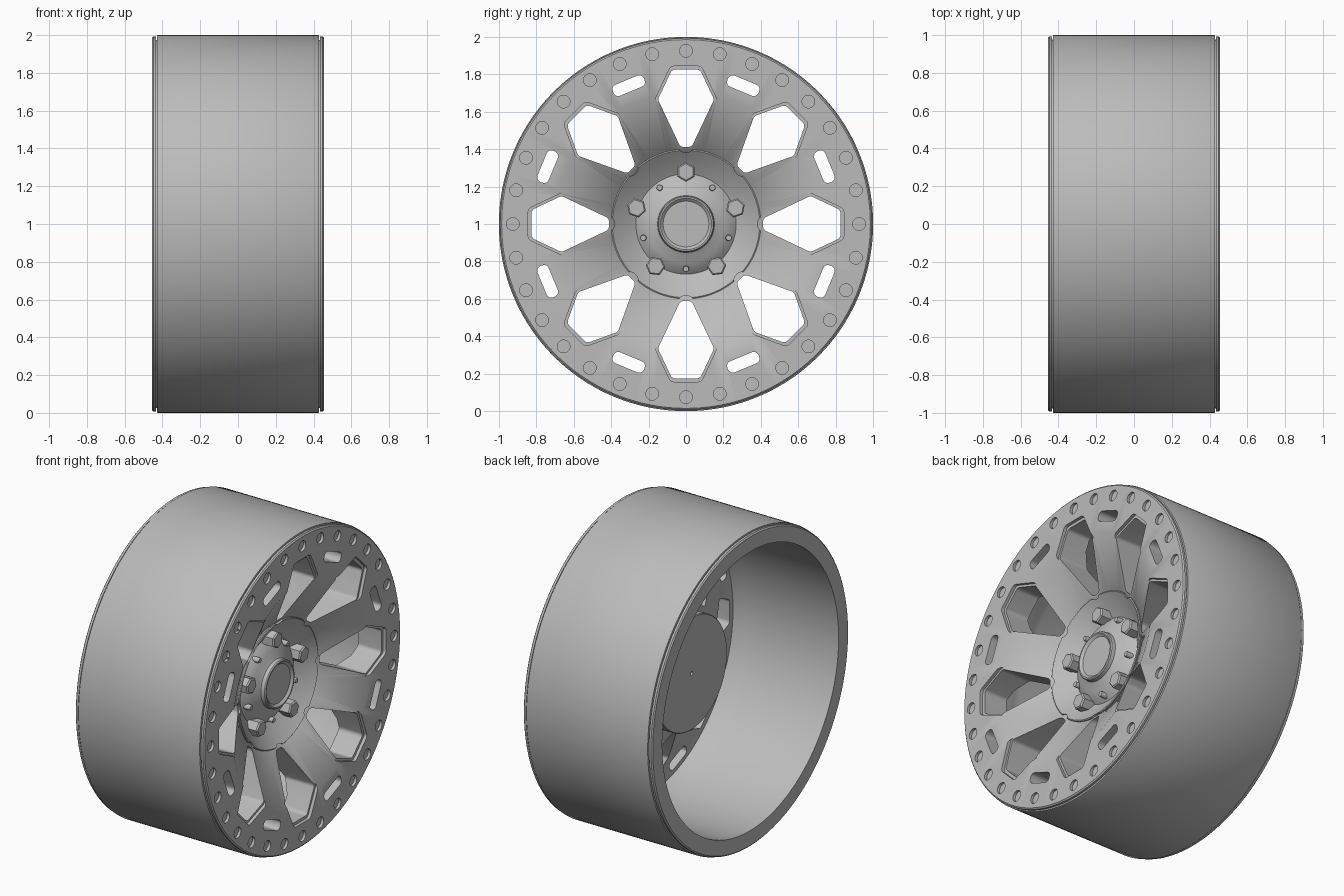
import bpy, bmesh, math
from mathutils import Vector, Matrix

old = bpy.data.objects.get("Cube")
if old:
    bpy.data.objects.remove(old, do_unlink=True)

AXLE = Vector((0, 0, 1))
grey = bpy.data.materials.new("satin grey")
GREY = (0.5, 0.5, 0.5, 1)
grey.diffuse_color = GREY
grey.use_nodes = True
grey.node_tree.nodes["Principled BSDF"].inputs["Base Color"].default_value = GREY


def make_object(name, bm):
    bmesh.ops.recalc_face_normals(bm, faces=bm.faces)
    mesh = bpy.data.meshes.new(name)
    bm.to_mesh(mesh)
    bm.free()
    obj = bpy.data.objects.new(name, mesh)
    mesh.materials.append(grey)
    bpy.context.collection.objects.link(obj)
    return obj


def activate(obj):
    bpy.ops.object.select_all(action='DESELECT')
    obj.select_set(True)
    bpy.context.view_layer.objects.active = obj


def smooth(obj, degrees=30):
    activate(obj)
    bpy.ops.object.shade_smooth_by_angle(angle=math.radians(degrees))


def lathe(name, profile, steps=128):
    """Spin a closed (x, radius) profile round the axle."""
    bm = bmesh.new()
    vs = [bm.verts.new((x, 0, 1 + r)) for x, r in profile]
    es = [bm.edges.new((v, vs[i - 1])) for i, v in enumerate(vs)
          if not (profile[i][1] == 0 and profile[i - 1][1] == 0)]
    bmesh.ops.spin(bm, geom=vs + es, cent=AXLE, axis=(1, 0, 0),
                   angle=math.tau, steps=steps)
    bmesh.ops.remove_doubles(bm, verts=bm.verts, dist=1e-4)
    return make_object(name, bm)


def rounded(poly, radius, steps=5):
    """Round the corners of a (tangent, radial) polygon."""
    out = []
    for i, p in enumerate(poly):
        p = Vector(p)
        a = (Vector(poly[i - 1]) - p)
        b = (Vector(poly[(i + 1) % len(poly)]) - p)
        half = a.angle(b) / 2
        d = min(radius / math.tan(half), a.length * 0.48, b.length * 0.48)
        a, b = p + a.normalized() * d, p + b.normalized() * d
        for k in range(steps + 1):
            t = k / steps
            out.append(a * (1 - t) ** 2 + p * 2 * t * (1 - t) + b * t * t)
    return out


def circle(radius, sides, centre):
    return [(radius * math.sin(math.tau * k / sides),
             centre + radius * math.cos(math.tau * k / sides)) for k in range(sides)]


def prisms(bm, outline, x0, x1, count, start=0.0):
    """Extrude an outline along the axle and repeat it round the wheel."""
    for n in range(count):
        a = math.radians(start) + math.tau * n / count
        c, s = math.cos(a), math.sin(a)
        rings = [[bm.verts.new((x, c * r - s * t, 1 + s * r + c * t))
                  for t, r in outline] for x in (x0, x1)]
        for ring in rings:
            bm.faces.new(ring)
        for i in range(len(outline)):
            bm.faces.new((rings[0][i - 1], rings[0][i], rings[1][i], rings[1][i - 1]))


def cut(obj, bm):
    cutter = make_object("cutter", bm)
    cutter.hide_render = True
    mod = obj.modifiers.new("cut", 'BOOLEAN')
    mod.operation = 'DIFFERENCE'
    mod.solver = 'EXACT'
    mod.object = cutter
    activate(obj)
    bpy.ops.object.modifier_apply(modifier=mod.name)
    bpy.data.objects.remove(cutter, do_unlink=True)


# Barrel with back lip and a groove at each end
barrel = lathe("barrel", [
    (-0.455, 0.89), (-0.455, 0.985), (-0.448, 0.993), (-0.434, 0.993), (-0.434, 0.975),
    (-0.428, 0.975), (-0.428, 0.998), (-0.424, 1.0), (0.424, 1.0), (0.428, 0.998),
    (0.428, 0.975), (0.434, 0.975), (0.434, 0.86), (0.27, 0.86), (0.23, 0.865),
    (0.18, 0.88), (0.13, 0.89)], 160)
smooth(barrel)

# Face: flat outer ring and dished spokes, cut from one turned piece
face = lathe("spoked_face", [
    (0.2, 0.34), (0.275, 0.39), (0.455, 0.705), (0.455, 0.985), (0.448, 0.993),
    (0.434, 0.993), (0.434, 0.87), (0.27, 0.87), (0.27, 0.76), (0.08, 0.4), (0.08, 0.34)], 160)

half = [(0.075, 0.825), (0.15, 0.665), (0.03, 0.412)]
opening = half + [(-t, r) for t, r in reversed(half)]
slot = [(0.09, 0.832), (0.09, 0.768), (-0.09, 0.768), (-0.09, 0.832)]
bm = bmesh.new()
prisms(bm, rounded(opening, 0.03), -0.2, 0.6, 8)
prisms(bm, rounded(slot, 0.031), 0.0, 0.6, 8, 22.5)
prisms(bm, circle(0.034, 24, 0.925), 0.438, 0.6, 32)
cut(face, bm)

# Stepped lip round the outer part of each opening
bm = bmesh.new()
lip = [(t * 1.09, 0.62 + (r - 0.62) * 1.09) for t, r in opening]
prisms(bm, rounded(lip, 0.03), 0.435, 0.6, 8)
cut(face, bm)
smooth(face)

# Hub: rear drum, scalloped bowl, dome and centre cap
hub = lathe("hub", [
    (0.0, 0), (0.0, 0.012), (-0.04, 0.012), (-0.04, 0.355), (-0.035, 0.36), (0.16, 0.36),
    (0.24, 0.4), (0.288, 0.4), (0.292, 0.394), (0.235, 0.325), (0.2, 0.268), (0.225, 0.24),
    (0.245, 0.205), (0.26, 0.165), (0.268, 0.152), (0.292, 0.15), (0.298, 0.145),
    (0.298, 0.137), (0.284, 0.122), (0.284, 0)])
bm = bmesh.new()
prisms(bm, circle(0.05, 24, 0.432), 0.1, 0.5, 8)
cut(hub, bm)
smooth(hub)


def bolts(name, radius, sides, centre, x0, x1, start):
    bm = bmesh.new()
    prisms(bm, circle(radius, sides, centre), x0, x1 - 0.008, 5, start)
    tops = [f for f in bm.faces if f.calc_center_median().x > x1 - 0.01]
    bmesh.ops.recalc_face_normals(bm, faces=bm.faces)
    # Chamfered head
    for f in tops:
        mid = f.calc_center_median()
        new = bmesh.ops.extrude_discrete_faces(bm, faces=[f])["faces"][0]
        old_ring = list(f.verts) if f.is_valid else None
        bmesh.ops.scale(bm, vec=(1, 0.85, 0.85), verts=new.verts,
                        space=Matrix.Translation(-mid))
        bmesh.ops.translate(bm, vec=(0.008, 0, 0), verts=new.verts)
    return make_object(name, bm)


# Five hexagonal lug bolts and five small pins between them
lugs = bolts("lug_bolts", 0.052, 6, 0.278, 0.12, 0.285, 90)
pins = bolts("hub_pins", 0.017, 16, 0.24, 0.15, 0.255, 126)
smooth(lugs)
smooth(pins)
